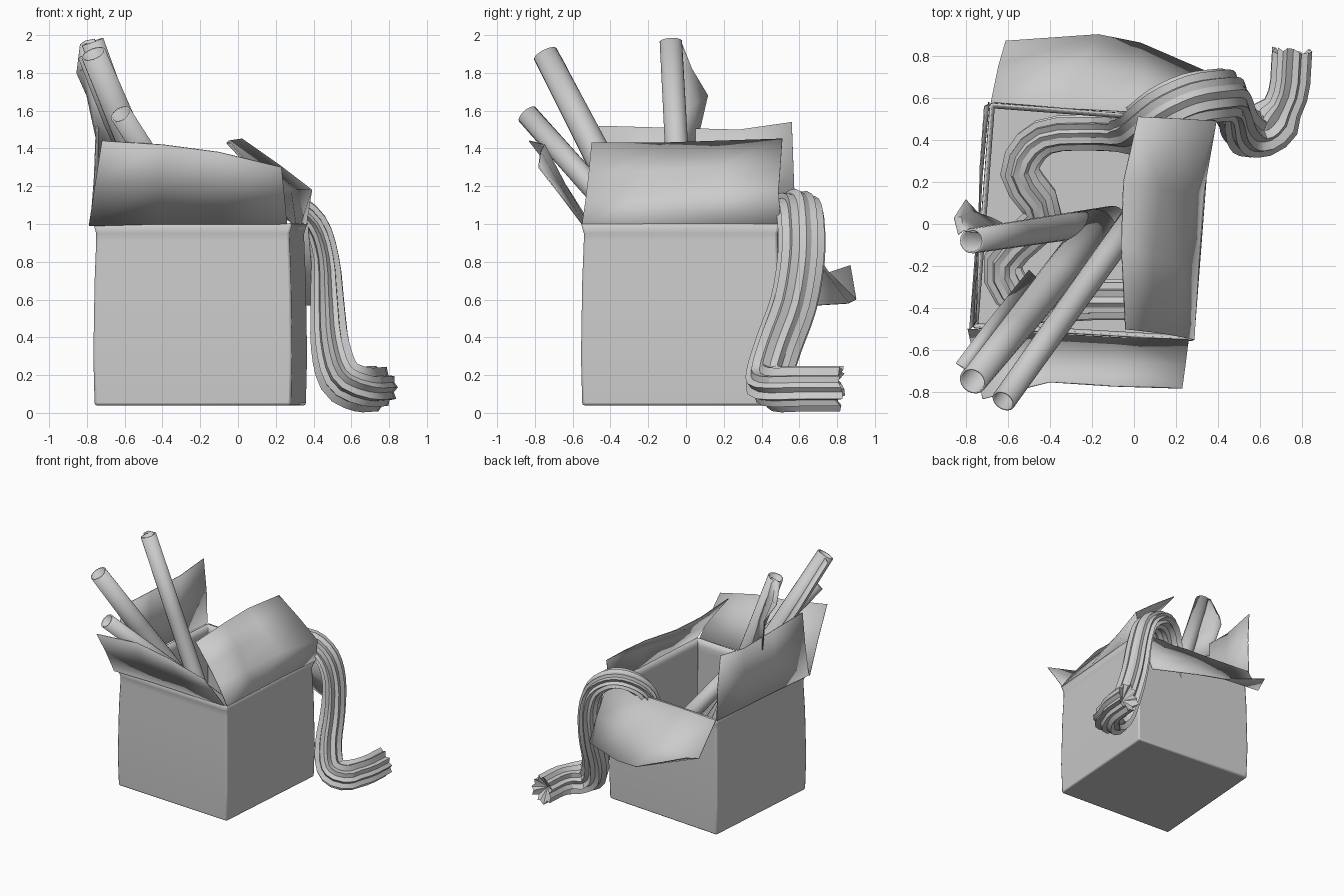
import bpy, math, random
from mathutils import Vector as V

random.seed(4)


def make(name, verts, faces, thick=0.0, offset=-1.0, angle=35, bevel=0.0):
    me = bpy.data.meshes.new(name)
    me.from_pydata([tuple(v) for v in verts], [], faces)
    me.polygons.foreach_set("use_smooth", [True] * len(me.polygons))
    me.set_sharp_from_angle(angle=math.radians(angle))
    ob = bpy.data.objects.new(name, me)
    bpy.context.collection.objects.link(ob)
    if bevel:
        b = ob.modifiers.new("bevel", 'BEVEL')
        b.width, b.segments, b.limit_method = bevel, 2, 'ANGLE'
        b.angle_limit = math.radians(50)
    if thick:
        s = ob.modifiers.new("thickness", 'SOLIDIFY')
        s.thickness, s.offset = thick, offset
    return ob


def ring_faces(rows, n):
    return [(r * n + i, r * n + (i + 1) % n, (r + 1) * n + (i + 1) % n, (r + 1) * n + i)
            for r in range(rows - 1) for i in range(n)]


def sheet(name, rows):
    n = len(rows[0])
    faces = [(r * n + i, r * n + i + 1, (r + 1) * n + i + 1, (r + 1) * n + i)
             for r in range(len(rows) - 1) for i in range(n - 1)]
    return make(name, [p for r in rows for p in r], faces, 0.006, 0, 40)


def smooth_path(pts, steps):
    p = [V(q) for q in pts]
    p = [2 * p[0] - p[1]] + p + [2 * p[-1] - p[-2]]
    out = []
    for i in range(1, len(p) - 2):
        a, b, c, d = p[i - 1:i + 3]
        for s in range(steps):
            t = s / steps
            out.append(0.5 * (2 * b + (c - a) * t + (2 * a - 5 * b + 4 * c - d) * t * t
                              + (3 * b - a - 3 * c + d) * t ** 3))
    return out + [p[-2]]


# open carton: slightly skewed square walls with a crease under the rim
corners = [V((-0.76, -0.49, 0)), V((0.28, -0.55, 0)), V((0.36, 0.49, 0)), V((-0.68, 0.57, 0))]
mid = sum(corners, V()) / 4
verts = []
for z, s in ((0.04, 1.0), (0.30, 1.012), (0.70, 1.0), (0.91, 0.985), (0.95, 0.985), (1.0, 1.01)):
    verts += [mid + (c - mid) * s + V((0, 0, z)) for c in corners]
make("carton", verts, ring_faces(6, 4) + [(3, 2, 1, 0)], 0.012, -1, 35, 0.012)

# four opened flaps, each from hinge to free edge
sheet("front_flap", [
    [(-0.79, -0.50, 0.99), (-0.42, -0.52, 1.0), (-0.08, -0.54, 1.0), (0.26, -0.55, 1.0)],
    [(-0.755, -0.66, 1.22), (-0.42, -0.64, 1.21), (-0.08, -0.66, 1.19), (0.245, -0.67, 1.16)],
    [(-0.72, -0.83, 1.44), (-0.40, -0.75, 1.42), (-0.10, -0.77, 1.38), (0.23, -0.78, 1.30)]])
sheet("right_flap", [
    [(0.285, -0.55, 1.0), (0.305, -0.2, 1.0), (0.33, 0.15, 1.0), (0.36, 0.5, 1.0)],
    [(0.19, -0.53, 1.14), (0.21, -0.2, 1.15), (0.28, 0.15, 1.18), (0.39, 0.49, 1.18)],
    [(0.09, -0.515, 1.27), (0.09, -0.15, 1.28), (0.13, 0.17, 1.30), (0.22, 0.50, 1.31)],
    [(-0.04, -0.50, 1.43), (-0.06, -0.1, 1.43), (-0.05, 0.2, 1.44), (0.02, 0.51, 1.45)]])
sheet("left_flap", [
    [(-0.78, -0.50, 0.99), (-0.75, -0.1, 1.0), (-0.72, 0.25, 1.0), (-0.69, 0.58, 1.0)],
    [(-0.76, -0.48, 1.25), (-0.74, -0.1, 1.25), (-0.72, 0.26, 1.25), (-0.69, 0.57, 1.27)],
    [(-0.75, -0.46, 1.52), (-0.74, -0.1, 1.51), (-0.73, 0.28, 1.50), (-0.71, 0.56, 1.54)]])
sheet("back_flap", [
    [(-0.68, 0.58, 1.0), (-0.33, 0.55, 1.0), (0.02, 0.53, 1.0), (0.37, 0.50, 1.0)],
    [(-0.645, 0.75, 0.74), (-0.25, 0.75, 0.75), (0.03, 0.71, 0.78), (0.39, 0.61, 0.77)],
    [(-0.61, 0.87, 0.78), (-0.17, 0.90, 0.60), (0.03, 0.86, 0.58), (0.40, 0.70, 0.57)]])


# rolled paper tubes leaning out of the carton
def tube(name, top, bottom, r_top, r_bottom, n=18):
    top, bottom = V(top), V(bottom)
    q = (top - bottom).to_track_quat('Z', 'Y')
    vs = []
    for k in range(4):
        t = k / 3
        r = r_bottom + (r_top - r_bottom) * t
        vs += [bottom.lerp(top, t) + q @ V((r * math.cos(a), r * math.sin(a), 0))
               for a in (2 * math.pi * i / n for i in range(n))]
    return make(name, vs, ring_faces(4, n), 0.01)


tube("tall_tube", (-0.77, -0.08, 1.965), (-0.10, 0.02, 0.10), 0.06, 0.067)
tube("wide_tube", (-0.765, -0.745, 1.90), (-0.17, -0.01, 0.48), 0.067, 0.09)
tube("short_tube", (-0.62, -0.84, 1.58), (0.10, 0.17, 0.45), 0.058, 0.064)

# loose edge of paper unrolling from two tubes
sheet("tall_tube_loose_edge", [
    [(-0.76, -0.04, 1.98), (-0.71, -0.04, 1.82), (-0.65, -0.02, 1.60), (-0.58, -0.02, 1.40)],
    [(-0.81, -0.03, 1.97), (-0.82, 0.03, 1.82), (-0.77, 0.06, 1.64), (-0.68, 0.03, 1.38)],
    [(-0.835, -0.05, 1.95), (-0.855, 0.03, 1.80), (-0.80, 0.115, 1.68), (-0.74, 0.05, 1.40)]])
sheet("wide_tube_loose_edge", [
    [(-0.80, -0.69, 1.90), (-0.66, -0.51, 1.55), (-0.46, -0.26, 1.08)],
    [(-0.845, -0.66, 1.88), (-0.71, -0.48, 1.53), (-0.50, -0.22, 1.06)]])

# pleated scarf: loops in the carton, spills over the back corner to the ground
path = smooth_path([
    (0.15, -0.36, 0.2), (-0.2, -0.36, 0.2), (-0.52, -0.36, 0.22), (-0.62, -0.18, 0.25),
    (-0.43, 0.04, 0.35), (-0.54, 0.25, 0.42), (-0.43, 0.41, 0.46), (-0.17, 0.43, 0.52),
    (-0.02, 0.42, 0.75), (0.04, 0.45, 0.98), (0.14, 0.53, 1.09), (0.27, 0.59, 1.10),
    (0.40, 0.61, 1.0), (0.46, 0.61, 0.82), (0.475, 0.57, 0.58), (0.49, 0.49, 0.36),
    (0.54, 0.44, 0.19), (0.64, 0.46, 0.13), (0.73, 0.61, 0.13), (0.75, 0.81, 0.13)], 3)
n = 22
profile = [(1.0 if i % 2 == 0 else 0.8) * random.uniform(0.88, 1.04) for i in range(n)]
verts, side = [], V((0, 1, 0))
for k, p in enumerate(path):
    tan = (path[min(k + 1, len(path) - 1)] - path[max(k - 1, 0)]).normalized()
    side = (side - tan * side.dot(tan)).normalized()
    nor = tan.cross(side)
    t = k / (len(path) - 1)
    wide = 0.105 if t < 0.42 or t > 0.92 else 0.137
    thin = 0.075 if t < 0.68 else min(0.12, 0.075 + (t - 0.68) * 0.25)
    for i, r in enumerate(profile):
        a = 2 * math.pi * i / n
        v = p + side * (wide * r * math.cos(a)) + nor * (thin * r * math.sin(a))
        if k == len(path) - 1:
            v += tan * random.uniform(-0.02, 0.03)
        v.z = max(v.z, 0)
        verts.append(v)
faces = ring_faces(len(path), n)
# gathered ends sunk slightly inwards
first, last = len(verts), len(verts) + 1
verts += [path[0] + V((-0.03, 0, 0)), path[-1] - V((0, 0.06, 0))]
base = (len(path) - 1) * n
faces += [(first, (i + 1) % n, i) for i in range(n)]
faces += [(last, base + i, base + (i + 1) % n) for i in range(n)]
make("scarf", verts, faces, angle=25)
